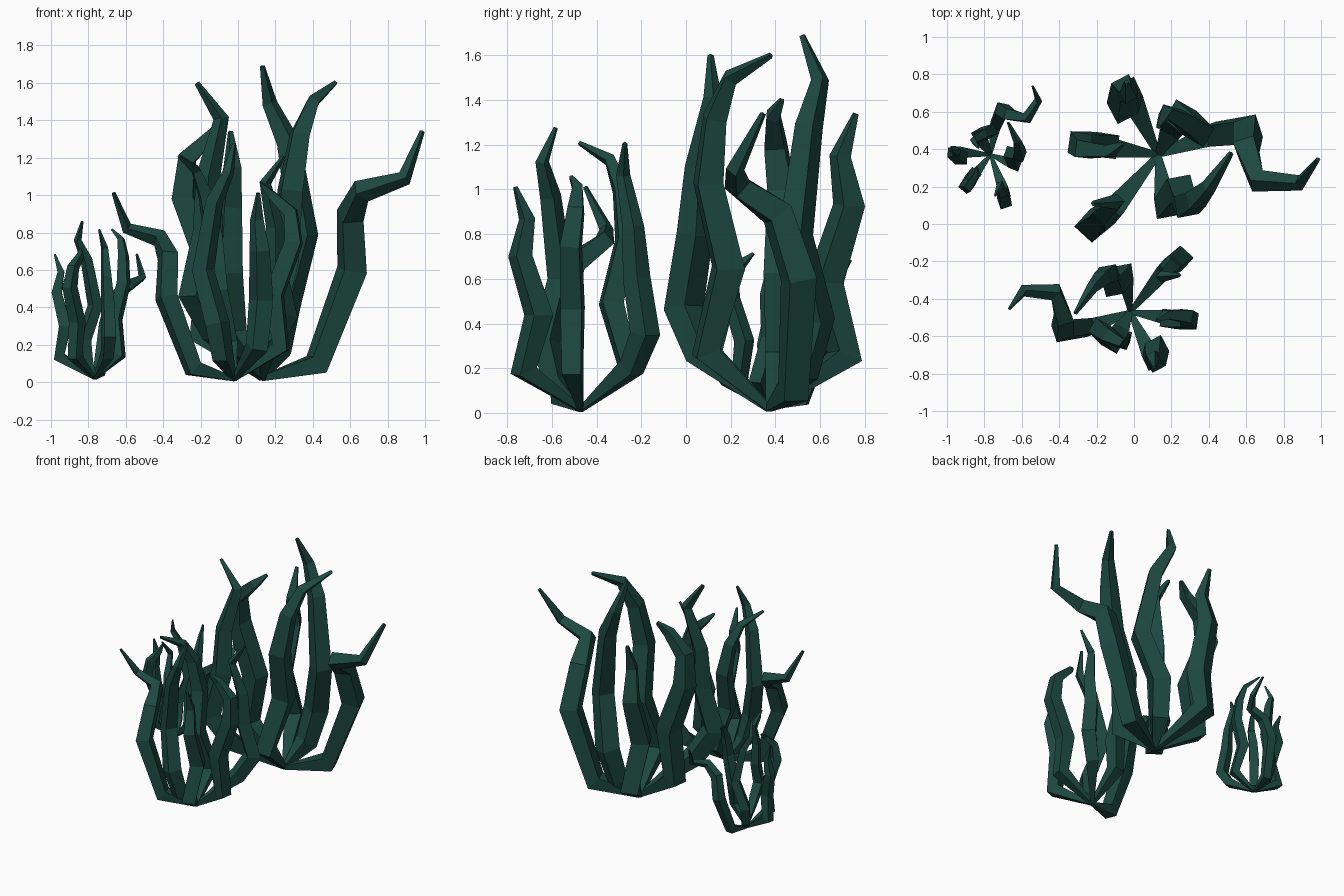
import bpy, math
from mathutils import Vector, Matrix

if "Cube" in bpy.data.objects:
    bpy.data.objects.remove(bpy.data.objects["Cube"])

mat = bpy.data.materials.new("dark_weed")
mat.diffuse_color = (0.012, 0.065, 0.052, 1)
mat.use_nodes = True
mat.node_tree.nodes["Principled BSDF"].inputs["Base Color"].default_value = mat.diffuse_color

# centre lines of the six fronds of the big plant
FRONDS = [
    [(0.42, 0.48, 0.095), (0.61, 0.505, 0.60), (0.60, 0.41, 0.89), (0.66, 0.23, 1.02), (0.89, 0.22, 1.09), (0.985, 0.345, 1.34)],
    [(0.17, 0.09, 0.27), (0.25, 0.19, 0.65), (0.28, 0.10, 1.03), (0.33, 0.13, 1.32), (0.40, 0.20, 1.50), (0.52, 0.38, 1.60)],
    [(-0.12, 0.07, 0.27), (-0.23, -0.01, 0.47), (-0.16, 0.04, 0.80), (-0.16, 0.06, 1.10), (-0.09, 0.12, 1.41), (-0.22, 0.11, 1.60)],
    [(0.21, 0.52, 0.18), (0.25, 0.58, 0.42), (0.35, 0.49, 0.79), (0.27, 0.55, 1.28), (0.17, 0.60, 1.49), (0.13, 0.52, 1.69)],
    [(-0.03, 0.71, 0.25), (-0.06, 0.62, 0.58), (-0.05, 0.73, 0.93), (-0.03, 0.69, 1.15), (-0.04, 0.76, 1.34)],
    [(-0.20, 0.42, 0.25), (-0.15, 0.42, 0.62), (-0.29, 0.43, 0.99), (-0.27, 0.40, 1.20), (-0.13, 0.39, 1.33), (-0.06, 0.43, 1.40)],
]
RADII = {5: (0.02, 0.085, 0.09, 0.075, 0.05, 0.014),
         6: (0.02, 0.08, 0.09, 0.082, 0.065, 0.042, 0.014)}


def frond(points):
    """Tapering four-sided tube along a centre line, root at the origin."""
    pts = [Vector((0, 0, 0.02))] + [Vector(p) - Vector((0.13, 0.37, 0)) for p in points]
    radii = RADII[len(points)]
    verts, faces = [], []
    tan = (pts[1] - pts[0]).normalized()
    u = tan.cross(Vector((0, 0, 1))).normalized()
    for i, p in enumerate(pts):
        a = (p - pts[max(i - 1, 0)]).normalized()
        b = (pts[min(i + 1, len(pts) - 1)] - p).normalized()
        t = (a + b).normalized()
        u = (u - t * u.dot(t)).normalized()
        w = t.cross(u)
        for k in range(4):
            ang = math.pi / 4 + k * math.pi / 2
            verts.append(p + (u * math.cos(ang) + w * math.sin(ang)) * radii[i])
        if i:
            n = 4 * (i - 1)
            faces += [(n + k, n + (k + 1) % 4, n + 4 + (k + 1) % 4, n + 4 + k) for k in range(4)]
    faces += [(3, 2, 1, 0), tuple(range(len(verts) - 4, len(verts)))]
    return verts, faces


def plant(name, loc, size, turn):
    """All fronds in one mesh, placed with its own size and turn."""
    m = Matrix.Translation(loc) @ Matrix.Rotation(math.radians(turn), 4, 'Z') @ Matrix.Scale(size, 4)
    verts, faces = [], []
    for f in FRONDS:
        v, fc = frond(f)
        n = len(verts)
        verts += [m @ p for p in v]
        faces += [tuple(i + n for i in q) for q in fc]
    me = bpy.data.meshes.new(name)
    me.from_pydata(verts, [], faces)
    me.materials.append(mat)
    bpy.context.collection.objects.link(bpy.data.objects.new(name, me))


plant("large_seaweed", (0.13, 0.37, 0.0), 1.0, 0)
plant("medium_seaweed", (-0.02, -0.47, 0.0), 0.755, 180)
plant("small_seaweed", (-0.767, 0.37, 0.01), 0.503, 60)
